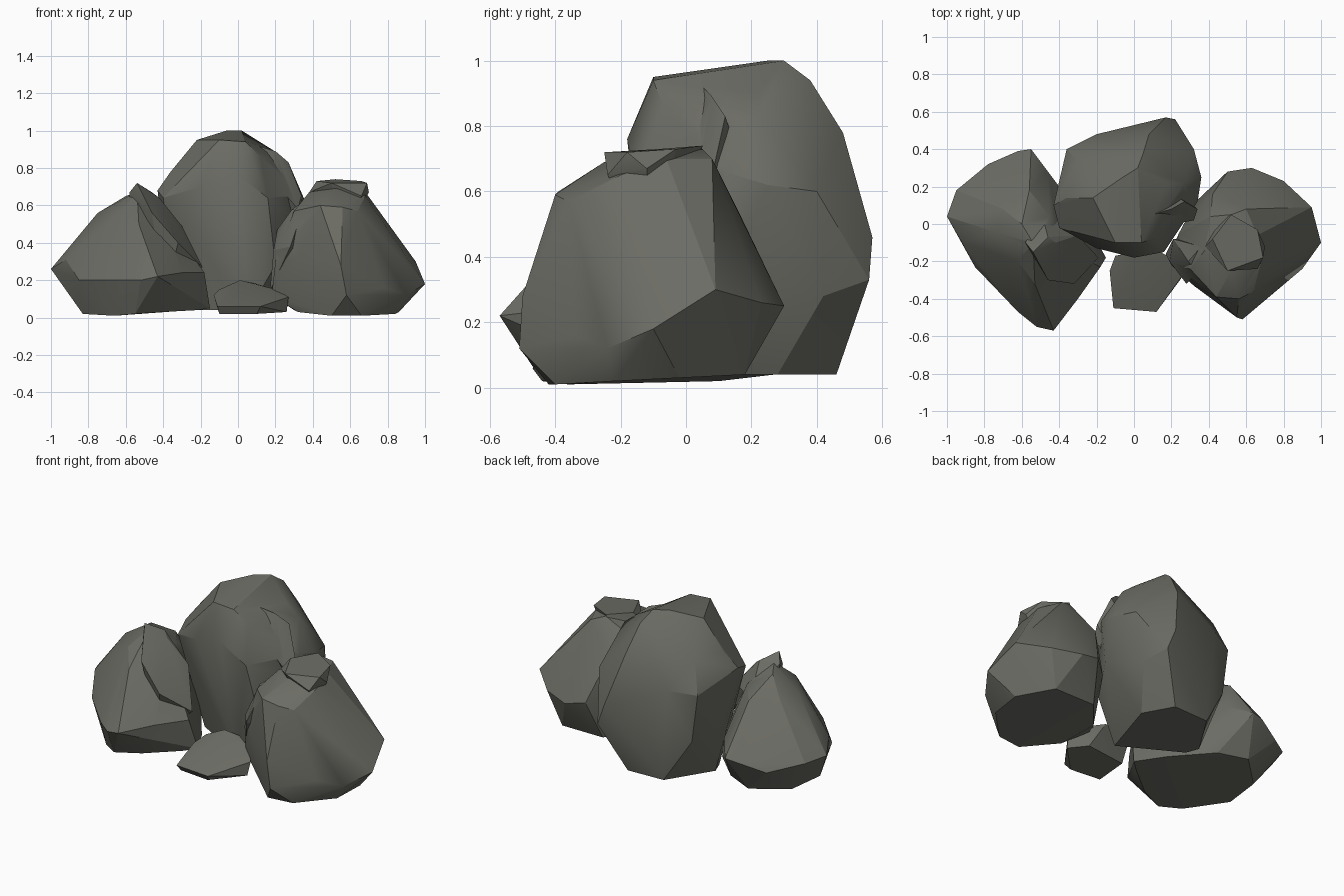
import bpy
import bmesh
from math import radians
from mathutils import Vector

default_cube = bpy.data.objects.get("Cube")
if default_cube:
    bpy.data.objects.remove(default_cube, do_unlink=True)

# One stone colour for every boulder
stone = bpy.data.materials.new("grey_stone")
stone.use_nodes = True
stone_colour = (0.15, 0.15, 0.13, 1.0)
stone.diffuse_color = stone_colour
shader = stone.node_tree.nodes["Principled BSDF"]
shader.inputs["Base Color"].default_value = stone_colour
shader.inputs["Roughness"].default_value = 0.9


def make_chunk(name, corners):
    """Convex faceted stone wrapped around corner points given in hundredths."""
    bm = bmesh.new()
    for corner in corners:
        bm.verts.new(Vector(corner) / 100)
    hull = bmesh.ops.convex_hull(bm, input=bm.verts)
    loose = {item for item in hull["geom_interior"] + hull["geom_unused"]
             if isinstance(item, bmesh.types.BMVert)}
    bmesh.ops.delete(bm, geom=list(loose), context="VERTS")
    bmesh.ops.dissolve_limit(bm, angle_limit=radians(3), verts=bm.verts, edges=bm.edges)
    bmesh.ops.recalc_face_normals(bm, faces=bm.faces)
    mesh = bpy.data.meshes.new(name)
    bm.to_mesh(mesh)
    bm.free()
    mesh.materials.append(stone)
    chunk = bpy.data.objects.new(name, mesh)
    bpy.context.collection.objects.link(chunk)
    return chunk


def make_boulder(name, body, crags=()):
    """Fuse a main body with its protruding crags into one faceted boulder."""
    boulder = make_chunk(name, body)
    bpy.ops.object.select_all(action="DESELECT")
    bpy.context.view_layer.objects.active = boulder
    boulder.select_set(True)
    for corners in crags:
        crag = make_chunk(name + "_crag", corners)
        union = boulder.modifiers.new("fuse_crag", "BOOLEAN")
        union.operation = "UNION"
        union.solver = "EXACT"
        union.object = crag
        bpy.ops.object.modifier_apply(modifier=union.name)
        bpy.data.objects.remove(crag, do_unlink=True)
    bpy.ops.object.shade_smooth_by_angle(angle=radians(22))
    return boulder


# Tall boulder at the back: a domed head on a foot that tapers down
tall_body = [
    (6, -10, 4), (-30, 10, 4), (-33, 18, 4), (-16, 45, 4), (8, 46, 4), (18, 28, 4),
    (-14, -5, 26), (20, -7, 28), (-32, 40, 30), (22, 56, 33), (17, 57, 46),
    (-40, 12, 42), (-37, 34, 40),
    (28, 42, 28), (33, 14, 38), (-40, -2, 64), (-43, 10, 68), (-36, 40, 60),
    (-20, 48, 62), (36, 25, 62), (34, 12, 66), (32, 40, 60), (8, 48, 78),
    (-36, 14, 78), (-30, 34, 78), (-22, 14, 95), (-6, 25, 100), (2, 30, 100),
    (5, 38, 94), (18, 22, 90), (27, 22, 83), (-16, -7, 90), (-10, -10, 95),
    (4, -10, 94), (12, -7, 86), (-20, -13, 70), (16, -15, 64), (0, -18, 76),
]
tall_shoulder = [
    (10, 5, 92), (20, 8, 89), (27, 12, 83), (34, 8, 65), (32, 2, 58),
    (22, 0, 70), (15, 20, 60), (25, 15, 40),
]
make_boulder("tall_boulder", tall_body, [tall_shoulder])

# Craggy boulder on the -x side, with a steep prow and a splintered peak
craggy_body = [
    (-83, -14, 2), (-80, 10, 2), (-66, -36, 1), (-55, -44, 2), (-40, -38, 3),
    (-22, -24, 4), (-15, -18, 5), (-25, 0, 4), (-45, 20, 5), (-62, 27, 4),
    (-100, 4, 26), (-95, 18, 25), (-85, -23, 20), (-78, 32, 20), (-62, 39, 25),
    (-55, 40, 26), (-46, 28, 32), (-92, -10, 31), (-62, -47, 20),
    (-52, -55, 20), (-43, -57, 22), (-30, -40, 24), (-18, -23, 24),
    (-83, -5, 42), (-75, -4, 56), (-70, 8, 56), (-62, -20, 57), (-60, 0, 65),
    (-54, -10, 67), (-56, 18, 54), (-45, 4, 56), (-40, -12, 56), (-53, -32, 50),
]
craggy_peak = [
    (-54, -15, 72), (-58, -10, 67), (-46, -7, 67), (-42, -10, 64),
    (-30, -6, 49), (-19, -18, 27), (-32, -32, 40), (-46, -30, 56),
    (-50, 8, 50), (-60, 0, 30), (-40, -20, 10),
]
make_boulder("craggy_boulder", craggy_body, [craggy_peak])

# Broad boulder on the +x side, with a flat cap and a leaning front face
broad_body = [
    (32, -26, 3), (30, 0, 4), (45, 18, 4), (73, 18, 4), (86, -2, 3),
    (84, -22, 2), (66, -40, 1), (50, -42, 1),
    (18, -18, 12), (20, -22, 30), (33, 12, 30), (50, 28, 28), (63, 30, 25),
    (80, 23, 26), (95, 9, 30), (100, -10, 18), (90, -24, 12), (78, -34, 16),
    (58, -51, 12), (32, -33, 32), (55, -50, 28), (24, -5, 46), (42, 16, 54),
    (72, 8, 54), (76, -20, 48), (30, -24, 57), (60, 8, 70), (41, 4, 67),
    (52, 5, 73), (66, -6, 70), (68, -20, 65), (52, -25, 69), (38, -14, 67),
    (44, -39, 60), (56, -40, 59), (64, -36, 57),
]
broad_cap = [
    (42, -8, 73), (52, 5, 74), (66, -3, 73), (69, -18, 72), (50, -25, 72),
    (70, -12, 67), (66, -24, 65), (38, -12, 67), (45, 4, 62), (55, -10, 40),
]
broad_spur = [
    (29, -20, 58), (36, -12, 63), (34, -26, 56), (21, -8, 47), (19, -20, 36),
    (28, -32, 38), (40, -10, 30), (17, -16, 14),
]
make_boulder("broad_boulder", broad_body, [broad_cap, broad_spur])

# Small wedge of stone lying at the front
make_boulder("small_stone", [
    (-10, -42, 2), (10, -44, 2), (26, -28, 3), (18, -18, 3), (-8, -20, 2),
    (-11, -45, 6), (12, -47, 6), (27, -26, 11), (20, -18, 15),
    (-13, -25, 12), (-10, -17, 15), (1, -15, 20), (10, -13, 18),
])
